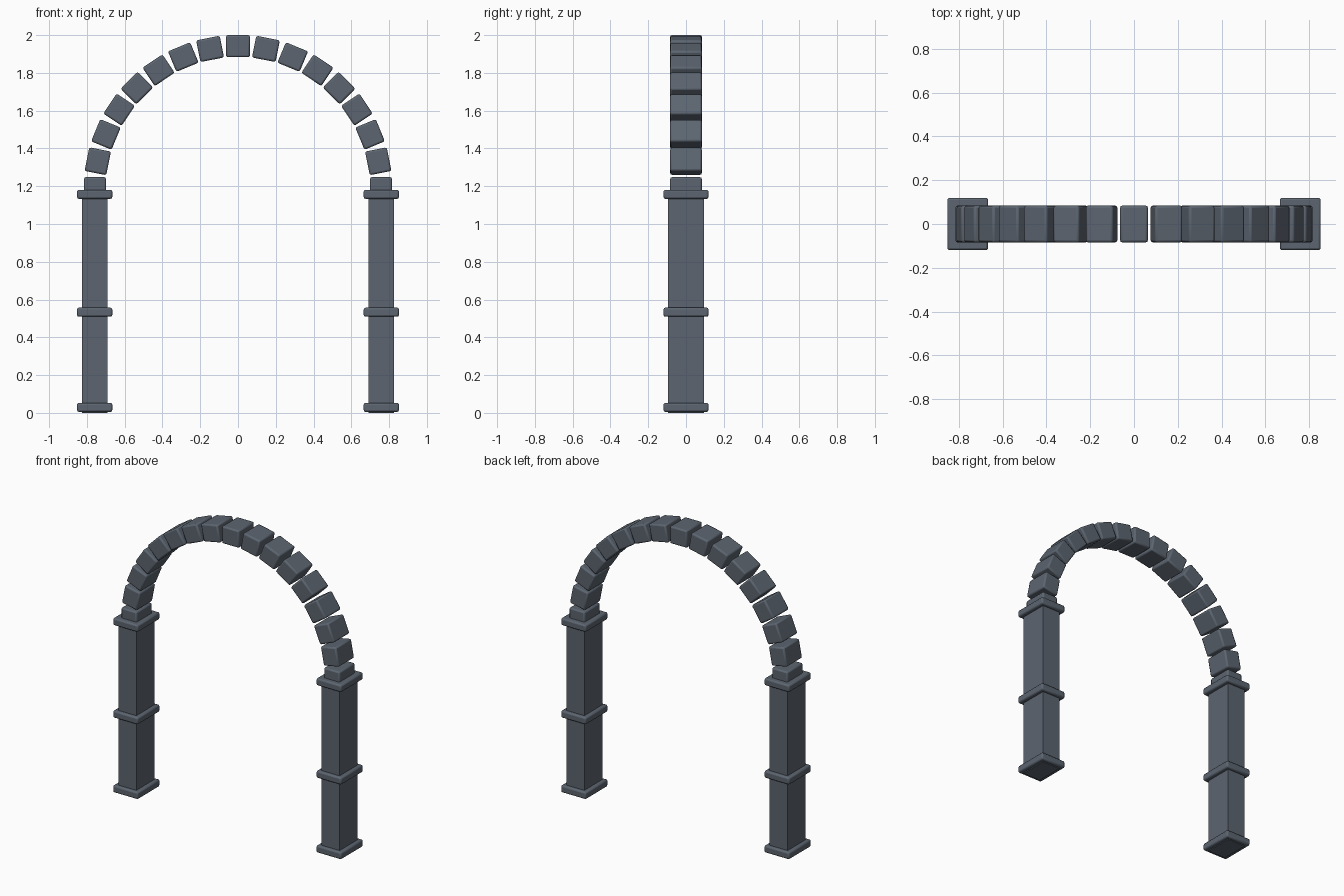
import bpy
import math

cube = bpy.data.objects.get("Cube")
if cube:
    bpy.data.objects.remove(cube, do_unlink=True)

# One slate stone colour
stone = bpy.data.materials.new("slate_stone")
stone.use_nodes = True
slate = (0.107, 0.13, 0.162, 1)
stone.diffuse_color = slate
stone.node_tree.nodes["Principled BSDF"].inputs["Base Color"].default_value = slate


def block(name, centre, size, bevel=0.0, turn=0.0):
    """Stone box, optionally with softened edges and turned about y."""
    bpy.ops.mesh.primitive_cube_add(size=1, location=centre)
    ob = bpy.context.object
    ob.name = name
    ob.scale = size
    bpy.ops.object.transform_apply(location=False, rotation=False, scale=True)
    ob.rotation_euler.y = turn
    ob.data.materials.append(stone)
    if bevel:
        mod = ob.modifiers.new("soft_edges", "BEVEL")
        mod.width = bevel
        mod.segments = 2
        bpy.ops.object.shade_smooth_by_angle(angle=math.radians(30))
    return ob


# Pillars with three projecting bands each
PILLAR_X = 0.759
for side, sign in (("left", 1), ("right", -1)):
    x = sign * PILLAR_X
    block(f"{side}_pillar_shaft", (x, 0, 0.58), (0.134, 0.192, 1.16))
    for part, z in (("base", 0.029), ("middle", 0.533), ("top", 1.157)):
        block(f"{side}_pillar_{part}_band", (x, 0, z), (0.187, 0.238, 0.048), 0.01)

# Half circle of separate arch stones, springing from the pillar tops
RADIUS, SPRING_Z, STONES = 0.757, 1.1845, 17
for i in range(STONES):
    angle = math.pi * (i / (STONES - 1) - 0.5)
    centre = (RADIUS * math.sin(angle), 0, SPRING_Z + RADIUS * math.cos(angle))
    block(f"arch_stone_{i + 1}", centre, (0.127, 0.168, 0.117), 0.01, angle)
